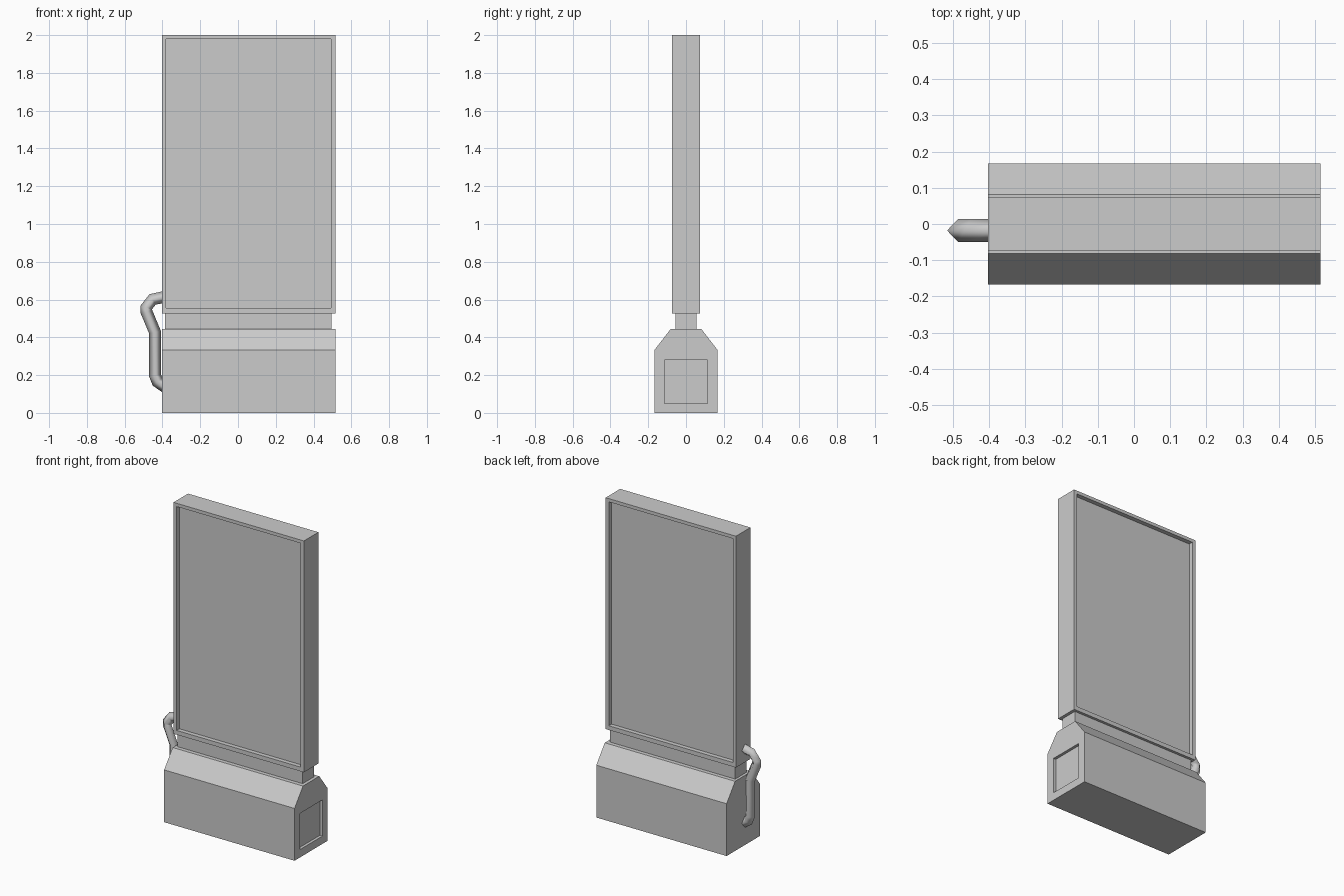
import bpy, bmesh

if "Cube" in bpy.data.objects:
    bpy.data.objects.remove(bpy.data.objects["Cube"])

X0, X1 = -0.403, 0.515          # shared left and right ends of the body


def new_object(name, bm):
    bmesh.ops.recalc_face_normals(bm, faces=bm.faces)
    mesh = bpy.data.meshes.new(name)
    bm.to_mesh(mesh)
    bm.free()
    obj = bpy.data.objects.new(name, mesh)
    bpy.context.collection.objects.link(obj)
    return obj


def extrude_x(name, profile, x0, x1):
    """Prism along x from a (y, z) outline."""
    bm = bmesh.new()
    face = bm.faces.new([bm.verts.new((x0, y, z)) for y, z in profile])
    ext = bmesh.ops.extrude_face_region(bm, geom=[face])
    verts = [g for g in ext["geom"] if isinstance(g, bmesh.types.BMVert)]
    bmesh.ops.translate(bm, vec=(x1 - x0, 0, 0), verts=verts)
    return new_object(name, bm)


def box(name, x, y, z):
    return extrude_x(name, [(y[0], z[0]), (y[1], z[0]), (y[1], z[1]), (y[0], z[1])], *x)


def carve(obj, x, y, z):
    """Cut a box-shaped recess out of obj."""
    cutter = box("cutter", x, y, z)
    cutter.hide_render = True
    mod = obj.modifiers.new("recess", 'BOOLEAN')
    mod.operation, mod.solver, mod.object = 'DIFFERENCE', 'EXACT', cutter
    bpy.context.view_layer.objects.active = obj
    bpy.ops.object.modifier_apply(modifier=mod.name)
    bpy.data.objects.remove(cutter)


# Base cabinet with sloped shoulders and a recessed end hatch
right_half = [(0.167, 0), (0.167, 0.333), (0.082, 0.443)]
base = extrude_x("base_cabinet", right_half + [(-y, z) for y, z in reversed(right_half)], X0, X1)
carve(base, (X1 - 0.018, X1 + 0.1), (-0.114, 0.114), (0.05, 0.28))

# Narrow neck between cabinet and display
box("neck", (-0.386, 0.495), (-0.056, 0.056), (0.44, 0.53))

# Display frame with a recessed panel on both sides
frame = box("display_frame", (X0, X1), (-0.073, 0.073), (0.527, 2.0))
for side in (-1, 1):
    carve(frame, (-0.381, 0.492), sorted((side * 0.045, side * 0.2)), (0.554, 1.979))

# Power cable: four-sided tube from the frame down to the cabinet
path = [(-0.385, 0.614), (-0.452, 0.601), (-0.486, 0.558), (-0.484, 0.534),
        (-0.439, 0.426), (-0.439, 0.198), (-0.426, 0.164), (-0.386, 0.138)]
curve = bpy.data.curves.new("power_cable", 'CURVE')
curve.dimensions = '3D'
curve.bevel_depth = 0.032
curve.bevel_resolution = 0
curve.use_fill_caps = True
spline = curve.splines.new('POLY')
spline.points.add(len(path) - 1)
for point, (x, z) in zip(spline.points, path):
    point.co = (x, -0.018, z, 1)
spline.use_smooth = True
cable = bpy.data.objects.new("power_cable", curve)
bpy.context.collection.objects.link(cable)
